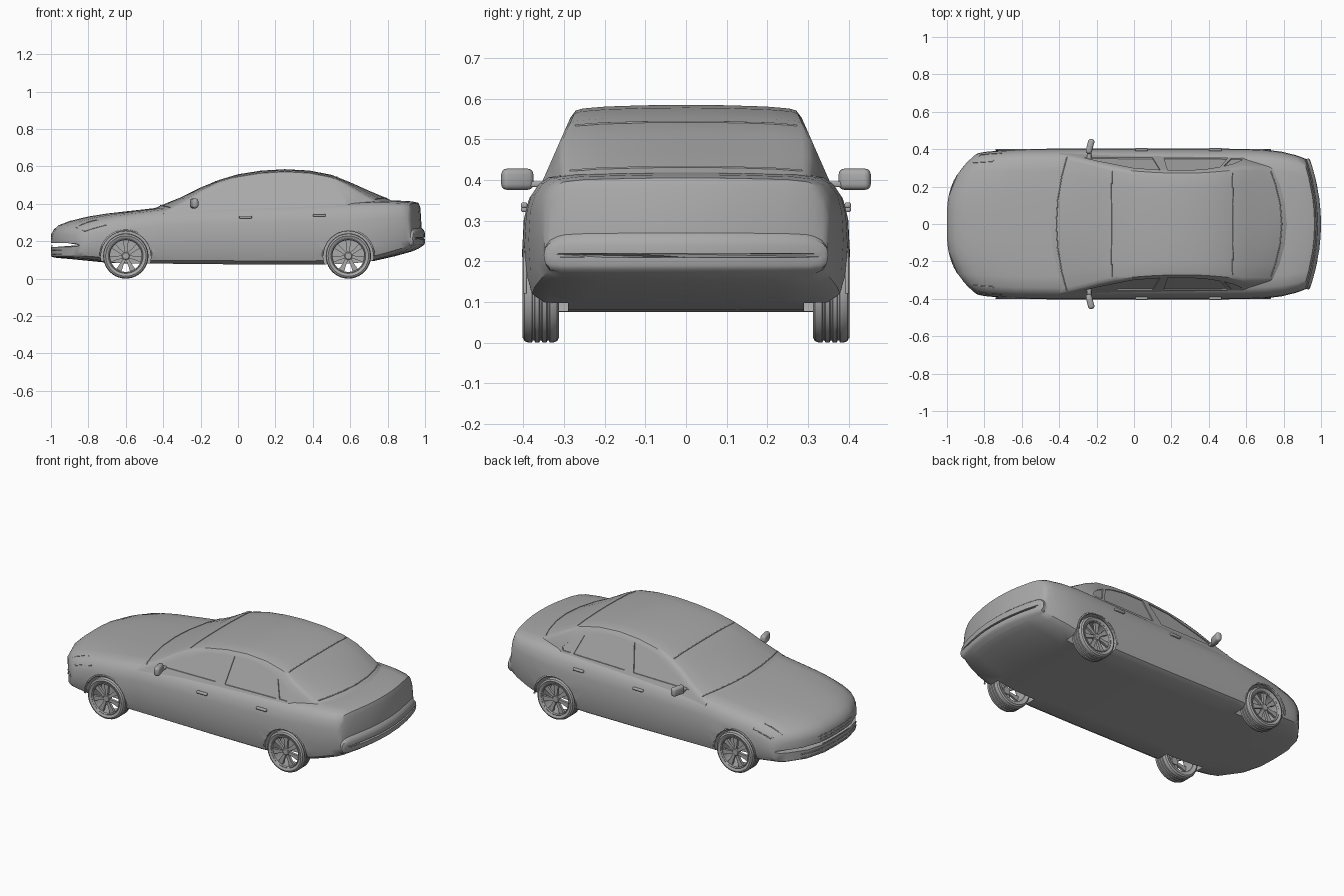
import bpy, bmesh, math
from mathutils import Matrix, Vector

if "Cube" in bpy.data.objects:
    bpy.data.objects.remove(bpy.data.objects["Cube"], do_unlink=True)

paint = bpy.data.materials.new("plain_grey")
paint.use_nodes = True
GREY = (0.4, 0.4, 0.4, 1)
paint.diffuse_color = GREY
for node in paint.node_tree.nodes:
    if node.type == 'BSDF_PRINCIPLED':
        node.inputs["Base Color"].default_value = GREY


def finish(name, bm):
    bmesh.ops.recalc_face_normals(bm, faces=bm.faces[:])
    me = bpy.data.meshes.new(name)
    bm.to_mesh(me)
    bm.free()
    me.materials.append(paint)
    ob = bpy.data.objects.new(name, me)
    bpy.context.collection.objects.link(ob)
    smooth(ob)
    return ob


def smooth(ob):
    ob.data.shade_smooth()
    ob.data.set_sharp_from_angle(angle=math.radians(35))


def loft(name, rings, loop=False):
    """Skin closed rings; cap the ends unless the rings form a loop."""
    bm = bmesh.new()
    vs = [[bm.verts.new(p) for p in r] for r in rings]
    n = len(vs[0])
    for a, b in zip(vs, vs[1:] + vs[:1] if loop else vs[1:]):
        for i in range(n):
            j = (i + 1) % n
            bm.faces.new((a[i], a[j], b[j], b[i]))
    if not loop:
        bm.faces.new(vs[0])
        bm.faces.new(vs[-1])
    return finish(name, bm)


def prism(name, outline, y0, y1):
    """Extrude an x-z outline between two y functions of z."""
    return loft(name, [[(x, f(z), z) for x, z in outline] for f in (y0, y1)])


def block(name, loc, half, bevel, turn=0):
    bm = bmesh.new()
    bmesh.ops.create_cube(bm, size=2)
    bmesh.ops.scale(bm, vec=half, verts=bm.verts[:])
    bmesh.ops.bevel(bm, geom=bm.edges[:], offset=bevel, segments=3,
                    profile=0.5, affect='EDGES')
    bm.transform(Matrix.Translation(loc) @ Matrix.Rotation(turn, 4, 'Z'))
    return finish(name, bm)


def tube(name, pts, radius, cyclic=False):
    cu = bpy.data.curves.new(name, 'CURVE')
    cu.dimensions = '3D'
    cu.bevel_depth = radius
    cu.bevel_resolution = 1
    sp = cu.splines.new('POLY')
    sp.points.add(len(pts) - 1)
    for p, q in zip(sp.points, pts):
        p.co = (*q, 1)
    sp.use_cyclic_u = cyclic
    cu.materials.append(paint)
    bpy.context.collection.objects.link(bpy.data.objects.new(name, cu))


def cut(ob, cutter):
    mod = ob.modifiers.new("cut", 'BOOLEAN')
    mod.operation = 'DIFFERENCE'
    mod.solver = 'EXACT'
    mod.object = cutter
    bpy.context.view_layer.update()
    with bpy.context.temp_override(object=ob, active_object=ob):
        bpy.ops.object.modifier_apply(modifier=mod.name)
    bpy.data.objects.remove(cutter, do_unlink=True)
    smooth(ob)


def clamp(t):
    return max(0, min(1, t))


def lookup(rows, x):
    for a, b in zip(rows, rows[1:]):
        if a[0] <= x <= b[0] and b[0] > a[0]:
            t = (x - a[0]) / (b[0] - a[0])
            return [p + (q - p) * t for p, q in zip(a, b)]


def whole(half):
    return half + [(x, -y, z) for x, y, z in half[-2:0:-1]]


# Lower body: station, half width, underside, top
BODY = [(-1, .37, .17, .19), (-1, .375, .12, .235), (-.985, .38, .113, .262),
        (-.96, .385, .11, .285), (-.9, .39, .105, .308), (-.8, .395, .095, .332),
        (-.7, .4, .085, .348), (-.55, .402, .08, .365), (-.4, .403, .08, .382),
        (-.2, .403, .078, .392), (.1, .403, .075, .402), (.4, .403, .075, .41),
        (.6, .402, .08, .415), (.73, .397, .095, .42), (.84, .387, .12, .418),
        (.93, .368, .145, .413), (.965, .355, .16, .405), (.975, .35, .166, .38),
        (.982, .348, .172, .27), (.995, .35, .18, .258), (1, .345, .19, .24),
        (1, .34, .21, .22)]
SECTION = [(0, 0), (.3, 0), (.6, 0), (.88, 0), (.96, .06), (.99, .2), (1, .45),
           (.99, .68), (.96, .82), (.91, .91), (.85, .96), (.7, .985),
           (.4, .995), (.2, 1), (0, 1)]


def body_half(row):
    x, w, lo, hi = row
    nose, tail = clamp((-.4 - x) / .6), clamp((x - .6) / .35)
    return [(x + 3 * (w * f) ** 3 * nose - .5 * (w * f) ** 2 * tail,
             w * f, lo + (hi - lo) * h) for f, h in SECTION]


body = loft("lower_body", [whole(body_half(r)) for r in BODY])

# Cabin: station, roof height
CABIN = [(-.46, .37), (-.42, .388), (-.3, .437), (-.2, .487), (-.1, .528),
         (0, .558), (.12, .577), (.25, .585), (.38, .578), (.5, .555),
         (.6, .515), (.7, .47), (.8, .428), (.86, .395)]
SILL = .33


def side_y(z):
    return .352 - .44 * (z - .4)


def cabin_half(row):
    x, top = row
    edge = top - .02
    yc = side_y(edge)
    pts = [(0, SILL), (side_y(SILL), SILL)]
    pts += [(side_y(z), z) for z in (SILL + (edge - SILL) * t for t in (.35, .7, .95))]
    pts += [(yc - .008, edge + .006), (yc - .025, edge + .011),
            (yc * .7, top - .004), (yc * .35, top - .001), (0, top)]
    slim = 1 - .15 * clamp((x - .6) / .25)
    bow = .45 * clamp((-.1 - x) / .32), .6 * clamp((x - .5) / .3)
    return [(x + (bow[0] - bow[1]) * y * y, y * slim, z) for y, z in pts]


cabin = loft("cabin", [whole(cabin_half(r)) for r in CABIN])

# Recessed side windows
WINDOWS = [
    [(-.27, .392), (-.2, .43), (-.1, .475), (0, .52), (.14, .542), (.1, .395)],
    [(.16, .395), (.18, .544), (.3, .546), (.4, .528), (.46, .505), (.5, .4)],
    [(.48, .497), (.53, .467), (.58, .42), (.57, .402), (.52, .402)]]
for side in (-1, 1):
    for outline in WINDOWS:
        cut(cabin, prism("window_cutter", outline,
                         lambda z: side * (side_y(z) - .006),
                         lambda z: side * (side_y(z) + .06)))

# Glass edges across the windscreen, roof and rear screen
for name, x, first in (("windscreen_base", -.415, 5), ("windscreen_top", -.12, 6),
                       ("rear_screen_top", .53, 6), ("rear_screen_base", .79, 6)):
    half = cabin_half(lookup(CABIN, x))[first:]
    tube(name + "_seal", half + [(a, -b, c) for a, b, c in half[-2::-1]], .003)


# Wheels and wheel arches
def circle(r, cx, cz, n):
    return [(cx + r * math.cos(i * math.tau / n), cz + r * math.sin(i * math.tau / n))
            for i in range(n)]


def lathe(name, profile, cx, cz, mid, side):
    loft(name, [[(cx + r * math.cos(a), side * (mid + y), cz + r * math.sin(a))
                 for r, y in profile]
                for a in (i * math.tau / 40 for i in range(40))], loop=True)


TREAD = [(.092, -.038), (.108, -.045), (.117, -.04), (.121, -.03)]
for g in (-.018, 0, .018):
    TREAD += [(.121, g - .004), (.116, g - .002), (.116, g + .002), (.121, g + .004)]
TREAD += [(.121, .03), (.117, .04), (.108, .045), (.092, .038)]
RIM = [(.093, -.038), (.093, .04), (.09, .042), (.085, .036), (.085, -.038)]
HUB = [(.001, .012), (.022, .012), (.022, .032), (.017, .036), (.001, .036)]
SPOKES = 7
AXLE, TRACK = .121, .357

for end, cx in (("nose", -.6), ("tail", .59)):
    for place, side in (("near", -1), ("far", 1)):
        tag = end + "_" + place + "_"
        cut(body, prism("arch_cutter", circle(.135, cx, AXLE, 32),
                        lambda z: side * .29, lambda z: side * .5))
        lathe(tag + "tyre", TREAD, cx, AXLE, TRACK, side)
        lathe(tag + "rim", RIM, cx, AXLE, TRACK, side)
        lathe(tag + "hub", HUB, cx, AXLE, TRACK, side)
        for i in range(SPOKES):
            a = math.pi / 2 + i * math.tau / SPOKES
            c, s = math.cos(a), math.sin(a)
            shape = [(.015, -.008), (.05, -.01), (.088, -.016),
                     (.088, .016), (.05, .01), (.015, .008)]
            prism(tag + "spoke", [(cx + u * c - v * s, AXLE + u * s + v * c)
                                  for u, v in shape],
                  lambda z: side * (TRACK + .018), lambda z: side * (TRACK + .033))
        # Raised lip around the arch
        tube(tag + "arch_lip",
             [(cx + .137 * math.cos(t), side * .396, AXLE + .137 * math.sin(t))
              for t in (math.pi * k / 16 for k in range(17))], .005)

# Mirrors, door handles and headlight outlines
for place, side in (("near", -1), ("far", 1)):
    block(place + "_mirror", Vector((-.235, side * .415, .402)),
          (.017, .04, .026), .014, -.25 * side)
    block(place + "_mirror_stalk", Vector((-.24, side * .365, .39)),
          (.012, .03, .007), .004)
    for door, x, z in (("front", .04, .328), ("rear", .435, .338)):
        block(place + "_" + door + "_handle", Vector((x, side * .398, z)),
              (.034, .008, .007), .005)
    lamp = [(x, 10) for x in (-.965, -.93, -.89, -.84)]
    lamp += [(x, 8) for x in (-.82, -.87, -.92, -.96)]
    pts = [body_half(lookup(BODY, x))[j] for x, j in lamp]
    tube(place + "_headlight_edge", [(x, side * y, z) for x, y, z in pts], .0025, True)


# Grille and lower intake bars wrapped around the nose
def nose_bar(name, width, z):
    ys = [width * k / 8 for k in range(-8, 9)]
    tube(name, [(-.998 + 3 * abs(y) ** 3, y, z) for y in ys], .003)


for k in range(4):
    nose_bar("grille_bar", .12 + .012 * k, .175 + .018 * k)
for k in range(2):
    nose_bar("intake_bar", .26, .128 + .022 * k)
